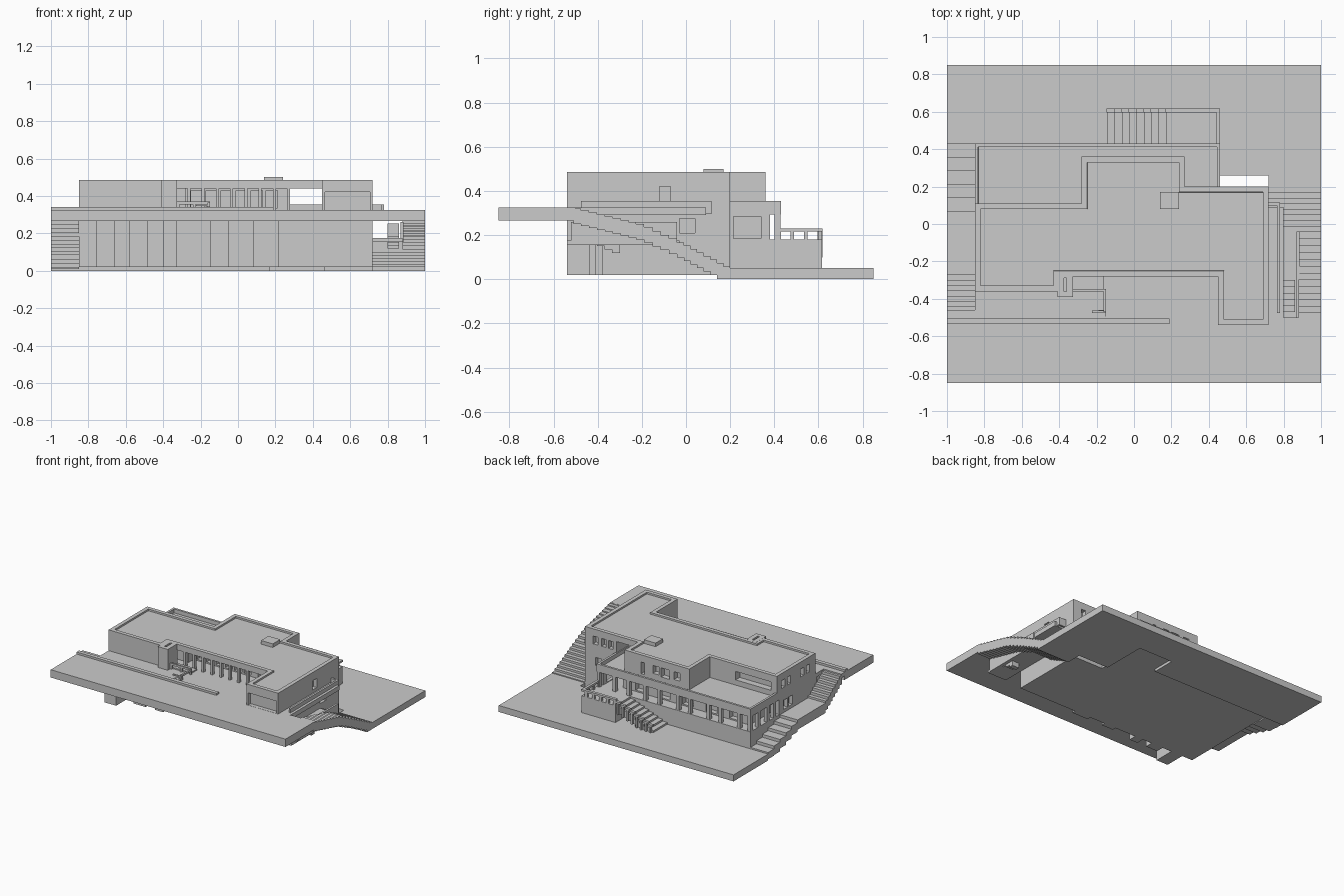
import bpy, bmesh


def prism(name, pts, z0, z1, inset=0, sink=0):
    """Extruded outline; an inset and sink turn the top into a parapet tray."""
    bm = bmesh.new()
    f = bm.faces.new([bm.verts.new((x, y, z0)) for x, y in pts])
    f.normal_update()
    if f.normal.z < 0:
        f.normal_flip()
    ext = bmesh.ops.extrude_face_region(bm, geom=[f], use_keep_orig=True)
    bmesh.ops.translate(bm, vec=(0, 0, z1 - z0),
                        verts=[v for v in ext['geom'] if isinstance(v, bmesh.types.BMVert)])
    bmesh.ops.recalc_face_normals(bm, faces=bm.faces)
    if inset:
        top = [f for f in bm.faces if f.normal.z > 0.9]
        bmesh.ops.inset_region(bm, faces=top, thickness=inset, use_even_offset=True)
        # second tiny inset gives the rim an upright inner face
        bmesh.ops.inset_region(bm, faces=top, thickness=.0004, use_even_offset=True)
        bmesh.ops.translate(bm, vec=(0, 0, -sink), verts=list(top[0].verts))
    me = bpy.data.meshes.new(name)
    bm.to_mesh(me)
    bm.free()
    ob = bpy.data.objects.new(name, me)
    bpy.context.collection.objects.link(ob)
    return ob


def box(name, x0, x1, y0, y1, z0, z1):
    return prism(name, [(x0, y0), (x1, y0), (x1, y1), (x0, y1)], z0, z1)


def cut(ob, *dims):
    c = box("opening_cutter", *dims)
    c.hide_render = True
    c.hide_viewport = True
    c.display_type = 'WIRE'
    m = ob.modifiers.new("opening", 'BOOLEAN')
    m.operation = 'DIFFERENCE'
    m.solver = 'EXACT'
    m.object = c


def stairs(name, x0, x1, y0, y1, z0, z1, n, thick=0.07):
    """Flight along y with stepped underside, from (y0, z0) to (y1, z1)."""
    for i in range(n):
        a, b = y0 + (y1 - y0) * i / n, y0 + (y1 - y0) * (i + 1) / n
        t = z0 + (z1 - z0) * (i + 0.5) / n
        box(name, x0, x1, min(a, b), max(a, b), max(t - thick, 0.01), t)


# Ground: lower slab cut around the house and rear terrace, with a light well
prism("lower_ground", [(-1, .43), (.17, .43), (.17, .612), (.46, .612), (.46, .26), (.72, .26),
                       (.72, .14), (1, .14), (1, .85), (-1, .85)], 0, .05)
# Upper yard running up to the house
prism("upper_yard", [(-1, -.85), (1, -.85), (1, -.51), (.72, -.51), (.72, .2), (.46, .2),
                     (.46, .41), (-.85, .41), (-.85, -.46), (-1, -.46)], .295, .325)
box("yard_edge", -1, 1, -.85, -.5, .265, .324)
box("yard_wall", -1, .19, -.535, -.505, .325, .341)

# Basement with buttressed front
prism("basement", [(-.85, -.38), (.72, -.38), (.72, .2), (.46, .2),
                   (.46, .43), (-.85, .43)], .02, .18)
for a, b, y in [(-.76, -.66, -.54), (-.58, -.48, -.44), (-.4, -.33, -.44), (-.15, -.05, -.41),
                (.08, .22, -.41)]:
    box("buttress", a, b, y, -.37, .02, .295)

# Middle storey, set back behind the rear and left columns
middle = prism("middle_storey", [(-.85, -.38), (.72, -.38), (.72, .2),
                                 (.46, .2), (.3, .2), (.3, .34), (-.78, .34), (-.78, .08),
                                 (-.85, .08)], .175, .3)
cut(middle, .69, .8, -.03, .04, .21, .275)
for x in (.5, .58):
    cut(middle, x, x + .05, .17, .25, .21, .27)
for x in (-.7, -.5, -.3, -.1, .1):
    cut(middle, x, x + .09, .3, .4, .19, .28)
for y in (-.08, -.02):
    cut(middle, -.9, -.82, y, y + .045, .2, .27)
for x in (-.85, -.76, -.6, -.5, -.34, -.24, -.08, .04, .18, .3, .435):
    box("rear_column", x, x + .025, .40, .428, .18, .3)
for y in (.12, .2, .31):
    box("side_column", -.85, -.825, y, y + .03, .18, .3)
side = box("loggia_side_wall", .435, .46, .19, .38, .178, .3)
cut(side, .42, .5, .215, .34, .185, .285)

# Roof terrace with parapet over the middle storey
prism("roof_terrace", [(-.85, .05), (.46, .05), (.46, .43), (-.85, .43)], .294, .355, .017, .03)

# Upper storey: three wall blocks
west = box("west_rooms", -.85, -.40, -.36, .11, .32, .445)
cut(west, -.8, -.5, .06, .2, .365, .43)
for y in (-.29, -.22, -.06, .01):
    cut(west, -.9, -.82, y, y + .04, .37, .43)
box("west_hall", -.41, -.28, -.2, .11, .32, .445)
centre = box("central_room", -.28, .27, -.14, .36, .32, .445)
for x0, x1, z0 in [(-.2, -.15, .37), (-.11, -.04, .36), (-.02, .03, .37), (.1, .13, .34)]:
    cut(centre, x0, x1, .32, .4, z0, .43)
for i in range(6):
    cut(centre, -.25 + i * .08, -.19 + i * .08, -.2, -.11, .335, .43)
east = box("east_wing", .45, .72, -.54, .2, .29, .445)
cut(east, .465, .705, -.6, -.51, .326, .42)
cut(east, .69, .8, -.12, -.07, .35, .42)
for x in (.48, .54, .61):
    cut(east, x, x + .04, .165, .25, .37, .43)
for i in range(8):
    x = -.27 + i * .076
    box("front_column", x, x + .016, -.275, -.25, .325, .445)

# Main roof with raised rim, roof light
prism("main_roof", [(-.85, -.36), (-.40, -.36), (-.40, -.28), (.45, -.28), (.45, -.54),
                    (.72, -.54), (.72, .2), (.27, .2), (.27, .36), (-.28, .36), (-.28, .11),
                    (-.85, .11)], .44, .485, .03, .013)
box("roof_light", .14, .24, .08, .17, .46, .5)

# Chimney with flue slot, entrance porch walls and steps
chimney = box("chimney", -.41, -.325, -.39, -.27, .32, .4855)
cut(chimney, -.375, -.36, -.36, -.29, .44, .52)
box("porch_wall", -.325, -.15, -.36, -.347, .355, .37)
box("porch_side", -.163, -.15, -.47, -.347, .35, .365)
for x, y in [(-.325, -.36), (-.24, -.36), (-.163, -.36), (-.163, -.47)]:
    box("porch_post", x, x + .013, y, y + .013, .32, .36)
box("porch_platform", -.325, -.16, -.347, -.27, .32, .335)
for i in range(3):
    box("porch_step", -.21 + i * .02, -.15, -.51 + i * .015, -.46, .32, .331 + i * .006)
box("porch_gate", -.225, -.15, -.475, -.462, .345, .355)

# Left garden stairs with a long landing
stairs("left_stairs_lower", -1, -.85, .43, .07, .05, .165, 5)
box("left_landing", -1, -.85, -.27, .07, .10, .175)
stairs("left_stairs_upper", -1, -.85, -.27, -.47, .18, .325, 7)

# Right garden stairs, passage to the basement and side balcony
stairs("right_stairs_upper", .88, 1, -.51, -.19, .325, .245, 9)
stairs("right_stairs_middle", .88, 1, -.19, -.04, .245, .175, 4)
stairs("right_stairs_lower", .72, 1, -.04, .20, .175, .05, 8)
box("passage_floor", .72, .88, -.54, -.03, .155, .175)
stairs("passage_steps", .8, .86, -.47, -.3, .26, .18, 5)
box("passage_wall", .87, .885, -.52, -.04, .155, .26)
box("balcony_floor", .72, .8, -.51, .09, .29, .325)
box("balcony_parapet", .765, .78, -.475, .115, .295, .355)
box("balcony_end", .72, .78, .10, .115, .295, .355)

# Rear terrace with steps and balustrade
box("rear_terrace", .17, .46, .42, .615, .02, .18)
for i in range(8):
    x = .17 - (i + 1) * .039
    t = .18 - (i + 1) * .0145
    box("terrace_step", x, x + .039, .43, .6, max(t - .05, .02), t)
    box("stair_baluster", x + .012, x + .026, .598, .615, t - .05, t + .04)
    box("stair_rail", x - .004, x + .039, .596, .618, t + .035, t + .05)
for i in range(5):
    x = .17 + i * .06
    box("terrace_baluster", x, x + .022, .598, .615, .18, .217)
for y in (.43, .49, .55):
    box("side_baluster", .443, .458, y - .016, y, .18, .217)
box("terrace_rail", .165, .46, .596, .618, .215, .23)
box("side_rail", .44, .46, .42, .61, .215, .23)
